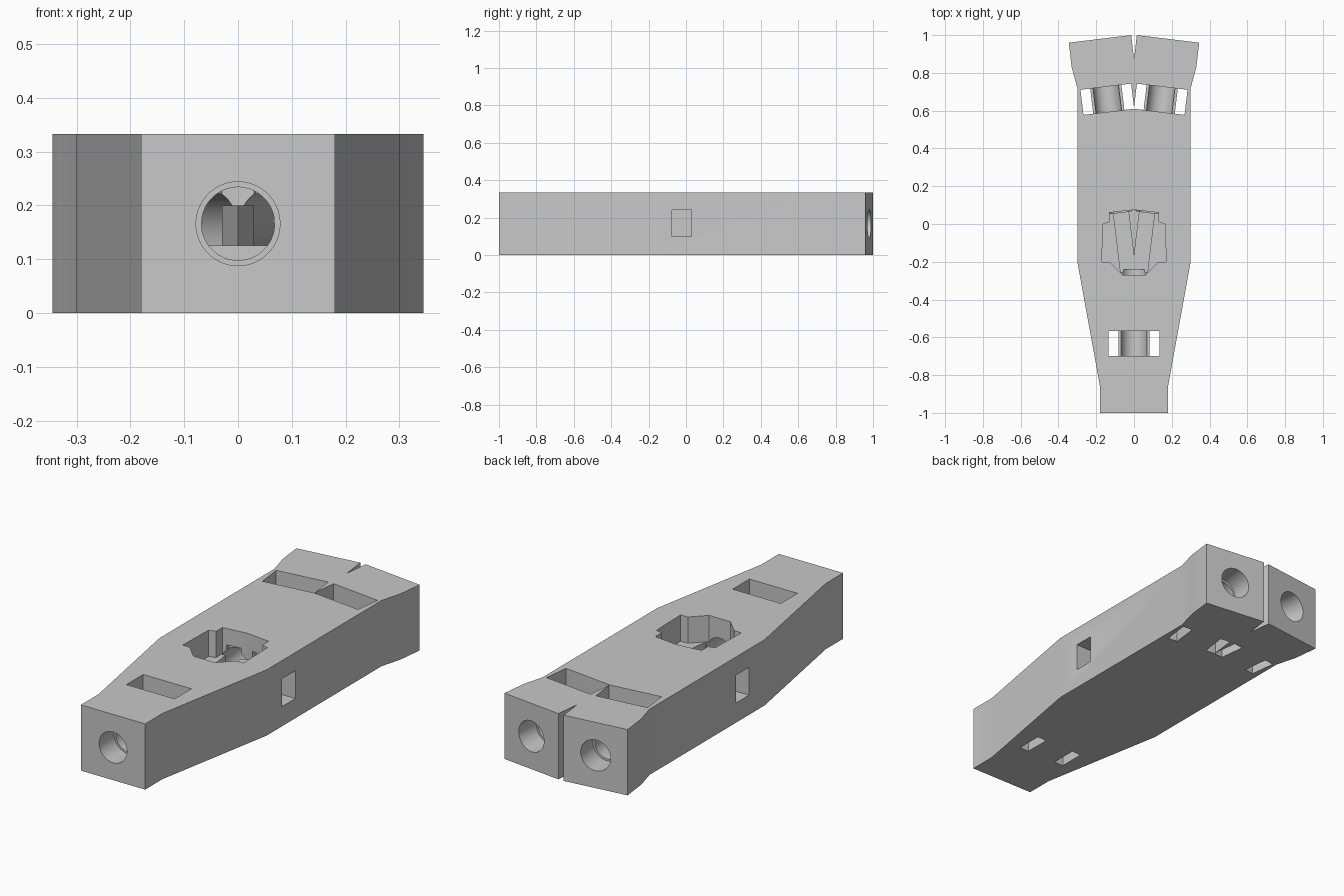
import bpy
from math import atan2, cos, sin, pi
from mathutils import Vector, Matrix

cube = bpy.data.objects.get("Cube")
if cube:
    bpy.data.objects.remove(cube)

HEIGHT = 0.333
BORE_Z = 0.166

grey = bpy.data.materials.new("plain_grey")
grey.use_nodes = True
colour = (0.58, 0.58, 0.58, 1)
grey.diffuse_color = colour
grey.node_tree.nodes["Principled BSDF"].inputs["Base Color"].default_value = colour


def prism(name, outline, z0, z1):
    """Extrude a counter-clockwise outline from z0 to z1."""
    n = len(outline)
    verts = [(x, y, z) for z in (z0, z1) for x, y in outline]
    sides = [(i, (i + 1) % n, n + (i + 1) % n, n + i) for i in range(n)]
    caps = [tuple(reversed(range(n))), tuple(range(n, 2 * n))]
    mesh = bpy.data.meshes.new(name)
    mesh.from_pydata(verts, [], sides + caps)
    mesh.materials.append(grey)
    obj = bpy.data.objects.new(name, mesh)
    bpy.context.collection.objects.link(obj)
    return obj


def mirrored(half):
    """Close a right-hand half outline, given front to back."""
    return half + [(-x, y) for x, y in reversed(half) if x > 0]


def box(name, x0, x1, y0, y1, z0, z1):
    return prism(name, [(x0, y0), (x1, y0), (x1, y1), (x0, y1)], z0, z1)


def along_y(name, profile, y0, y1):
    """Extrude an x-z profile from y0 to y1."""
    obj = prism(name, profile, -y1, -y0)
    obj.data.transform(Matrix.Rotation(pi / 2, 4, 'X'))
    return obj


def rod(name, radius, y0, y1):
    angles = [2 * pi * (i + 0.5) / 48 for i in range(48)]
    ring = [(radius * cos(a), BORE_Z + radius * sin(a)) for a in angles]
    return along_y(name, ring, y0, y1)


def cut(cutter):
    mod = body.modifiers.new("cut", 'BOOLEAN')
    mod.operation = 'DIFFERENCE'
    mod.solver = 'MANIFOLD'
    mod.object = cutter
    bpy.context.view_layer.objects.active = body
    bpy.ops.object.modifier_apply(modifier=mod.name)
    bpy.data.objects.remove(cutter)


# Main block with the notch between the two rear sockets
body = prism("connector_body", mirrored([
    (0.18, -1), (0.18, -0.86), (0.30, -0.2), (0.30, 0.72),
    (0.33, 0.83), (0.345, 0.96), (0.015, 1.0), (0, 0.87)]), 0, HEIGHT)

# Central recess with side wings
cut(prism("recess", mirrored([
    (0.06, -0.27), (0.13, -0.2), (0.17, -0.2), (0.165, 0.0),
    (0.13, 0.01), (0.13, 0.06), (0, 0.075)]), 0.2, HEIGHT + 0.1))

# Strap slot: open at the top, with a through hole either side of the bore
slot_profile = [(-0.135, -0.1), (-0.083, -0.1), (-0.083, BORE_Z), (0.083, BORE_Z),
                (0.083, -0.1), (0.135, -0.1), (0.135, 0.45), (-0.135, 0.45)]


def socket(face, inward, slot_at, bore_end, channel_end):
    """Stepped bore, strap slot and floor channel along one line."""
    d = Vector(inward).normalized()
    place = Matrix.Translation((*face, 0)) @ Matrix.Rotation(atan2(-d.x, d.y), 4, 'Z')
    cutters = [
        along_y("strap_slot", slot_profile, slot_at - 0.067, slot_at + 0.067),
        rod("socket_mouth", 0.078, -0.1, 0.12),
        rod("bore", 0.068, -0.05, bore_end),
    ]
    if channel_end:
        cutters.append(box("channel", -0.04, 0.04, bore_end - 0.03, channel_end, 0.126, 0.25))
    for cutter in cutters:
        cutter.data.transform(place)
        cut(cutter)


# One socket at the front, two splayed ones at the back
socket((0, -1), (0, 1), 0.3675, 0.76, None)
for side in (1, -1):
    socket((0.18 * side, 0.98), (-0.12 * side, -0.993), 0.322, 0.925, 1.24)
    # Blind window in each flank
    a, b = sorted((0.18 * side, 0.5 * side))
    cut(box("window", a, b, -0.075, 0.03, 0.1, 0.24))

# Keep flat faces flat and round bores smooth
bpy.ops.object.select_all(action='DESELECT')
body.select_set(True)
bpy.context.view_layer.objects.active = body
bpy.ops.object.shade_smooth_by_angle(angle=0.35)
